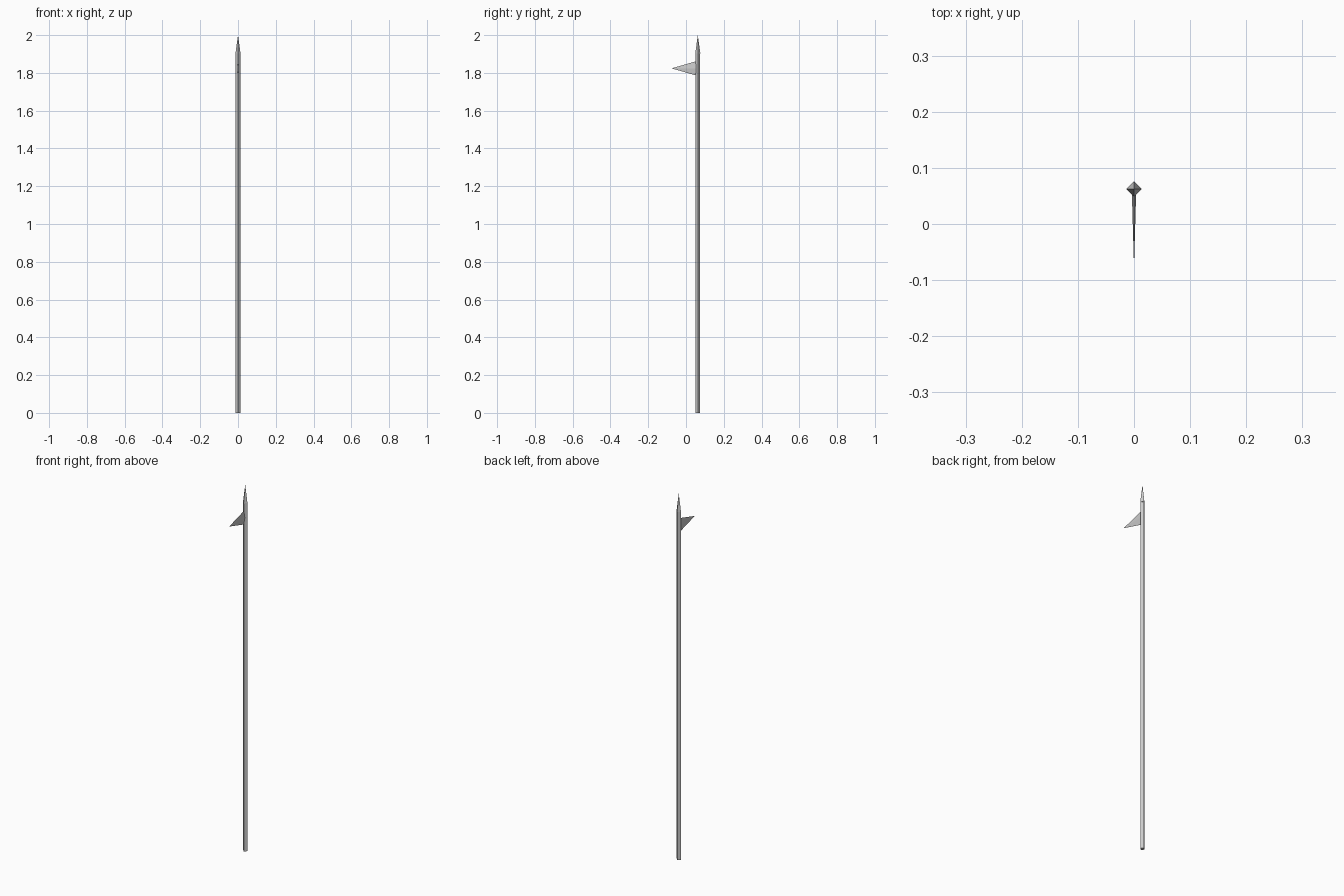
import bpy
from math import pi

if "Cube" in bpy.data.objects:
    bpy.data.objects.remove(bpy.data.objects["Cube"])

POLE_Y = 0.0625


def four_sided(name, r1, r2, depth, loc, rot=(0, 0, 0), scale=(1, 1, 1)):
    """Flat-faced four-sided prism or spike with corners on its local axes."""
    bpy.ops.mesh.primitive_cone_add(vertices=4, radius1=r1, radius2=r2,
                                    depth=depth, location=loc, rotation=rot)
    ob = bpy.context.object
    ob.name = name
    ob.data.name = name
    ob.scale = scale
    return ob


# long diamond-section pole
four_sided("shaft", 0.0122, 0.0122, 1.905, (0, POLE_Y, 0.9525))

# pointed tip, slightly wider than the pole
four_sided("spear_tip", 0.0135, 0.0, 0.097, (0, POLE_Y, 1.9515))

# flat spike facing the front (local z turned to -y, local y to z)
base_y, tip_y = 0.056, -0.076
four_sided("side_spike", 0.0385, 0.0, base_y - tip_y,
           (0, (base_y + tip_y) / 2, 1.824), (pi / 2, 0, 0), (0.1, 1, 1))
